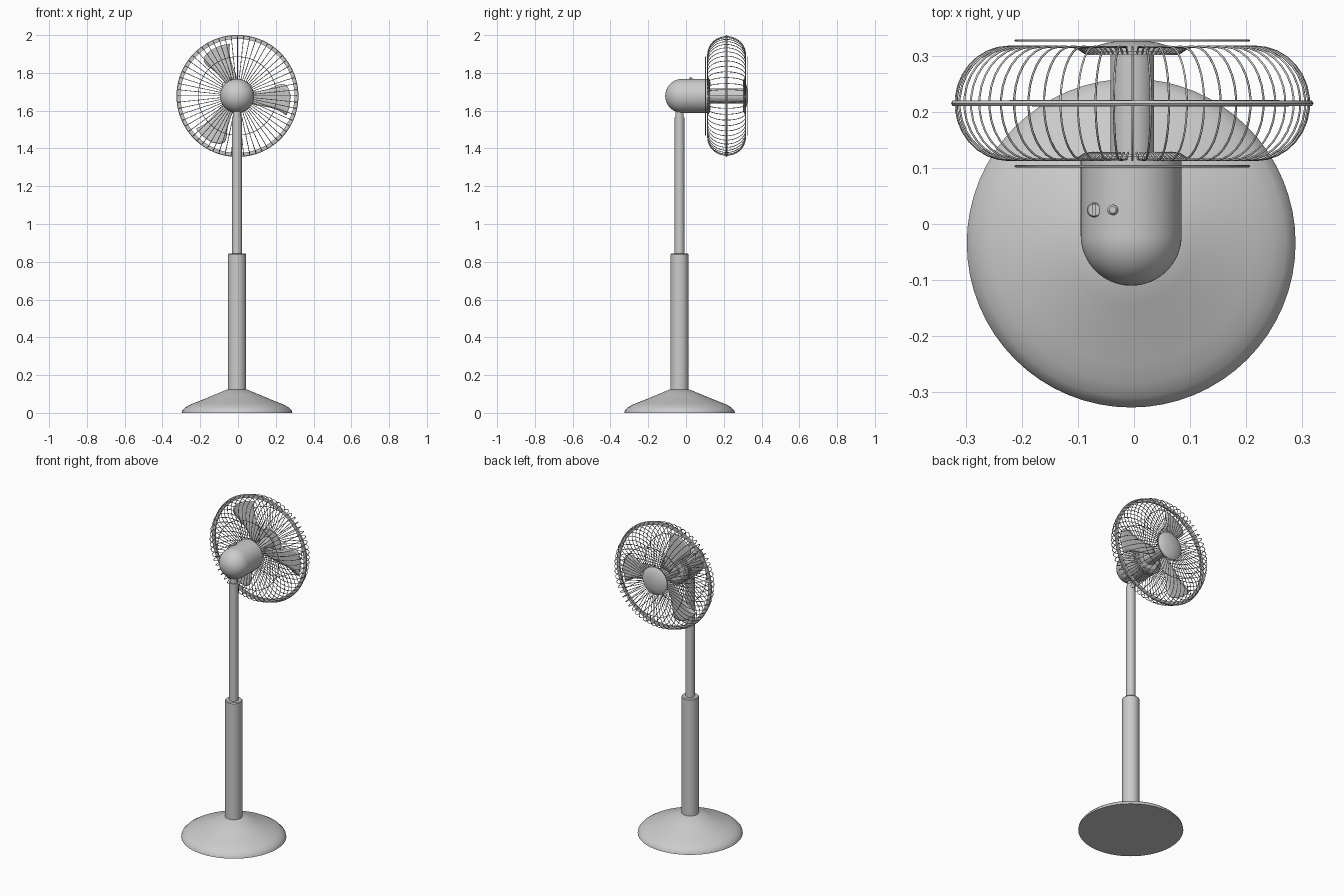
import bpy, bmesh, math
from mathutils import Matrix, Vector

if "Cube" in bpy.data.objects:
    bpy.data.objects.remove(bpy.data.objects["Cube"])

HEAD = Vector((-0.003, 0.215, 1.678))   # centre of the cage
FOOT = Vector((-0.005, -0.034, 0.0))    # centre of base and poles
TO_Y = Matrix.Rotation(-math.pi / 2, 4, 'X')  # turns local z into +y


def finish(name, bm, smooth=True):
    bmesh.ops.remove_doubles(bm, verts=bm.verts, dist=1e-5)
    bmesh.ops.recalc_face_normals(bm, faces=bm.faces)
    me = bpy.data.meshes.new(name)
    bm.to_mesh(me)
    bm.free()
    ob = bpy.data.objects.new(name, me)
    bpy.context.collection.objects.link(ob)
    bpy.ops.object.select_all(action='DESELECT')
    ob.select_set(True)
    bpy.context.view_layer.objects.active = ob
    if smooth:
        bpy.ops.object.shade_smooth_by_angle(angle=math.radians(35))
    return ob


def lathe(name, profile, origin, along_y=False, sides=64):
    """Revolve (radius, height) points about local z, or about y."""
    bm = bmesh.new()
    vs = [bm.verts.new((r, 0, h)) for r, h in profile]
    es = [bm.edges.new(p) for p in zip(vs, vs[1:])]
    bmesh.ops.spin(bm, geom=vs + es, axis=(0, 0, 1), cent=(0, 0, 0),
                   steps=sides, angle=2 * math.pi)
    mat = Matrix.Translation(origin) @ (TO_Y if along_y else Matrix())
    bm.transform(mat)
    return finish(name, bm)


def wires(name, paths, radius, cyclic=False):
    """Round wires along point lists."""
    cu = bpy.data.curves.new(name, 'CURVE')
    cu.dimensions = '3D'
    cu.bevel_depth = radius
    cu.bevel_resolution = 1
    cu.use_fill_caps = True
    for pts in paths:
        sp = cu.splines.new('POLY')
        sp.points.add(len(pts) - 1)
        for p, co in zip(sp.points, pts):
            p.co = (*co, 1)
        sp.use_cyclic_u = cyclic
    ob = bpy.data.objects.new(name, cu)
    ob.location = HEAD
    bpy.context.collection.objects.link(ob)


def polar(r, a, y):
    return (r * math.cos(a), y, r * math.sin(a))


# Base and telescopic stand
lathe("base", [(0, 0), (0.293, 0), (0.29, 0.012), (0.275, 0.028), (0.25, 0.043),
               (0.215, 0.057), (0.17, 0.075), (0.11, 0.1), (0.05, 0.125),
               (0, 0.125)], FOOT)
lathe("lower_pole", [(0, 0.11), (0.048, 0.11), (0.048, 0.838), (0.044, 0.843),
                     (0, 0.843)], FOOT, sides=48)
lathe("upper_pole", [(0, 0.8), (0.026, 0.8), (0.026, 1.565), (0, 1.565)], FOOT, sides=40)
lathe("neck", [(0, 1.55), (0.022, 1.55), (0.022, 1.64), (0, 1.64)], FOOT, sides=32)

# Motor housing with a round rear end
MR = 0.09
dome = [(MR * math.sin(t), -0.02 - MR * math.cos(t))
        for t in [i * math.pi / 32 for i in range(17)]]
lathe("motor_housing", dome + [(MR, 0.12), (MR - 0.005, 0.125), (0, 0.125)],
      Vector((-0.005, 0, 1.678)), True)

# Knob and slotted screw on the housing
lathe("oscillation_knob", [(0, 0), (0.006, 0), (0.006, 0.014), (0.0095, 0.016),
                           (0.0095, 0.02), (0.006, 0.024), (0, 0.025)],
      Vector((-0.038, 0.025, 1.752)), sides=24)
lathe("speed_knob", [(0, 0), (0.013, 0), (0.013, 0.02), (0.011, 0.023), (0, 0.023)],
      Vector((-0.071, 0.025, 1.725)), sides=24)
bm = bmesh.new()
bmesh.ops.create_cube(bm, size=1, matrix=Matrix.Translation((-0.071, 0.025, 1.75))
                      @ Matrix.Diagonal((0.006, 0.022, 0.01, 1)))
finish("speed_knob_grip", bm, False)

# Shaft, hub and front cap
lathe("fan_hub", [(0, -0.1), (0.039, -0.1), (0.039, 0.095), (0, 0.095)], HEAD, True, 40)
lathe("front_cap", [(0, 0.086), (0.084, 0.086), (0.084, 0.092), (0.07, 0.101),
                    (0.045, 0.108), (0.02, 0.112), (0, 0.113)], HEAD, True, 48)

# Three flat curved blades: radius, leading and trailing angle per row
rows = [(0.03, 30, -30), (0.07, 20, -28), (0.11, 14, -25), (0.15, 13, -20),
        (0.19, 15, -18), (0.23, 17, -18), (0.255, 16, -19), (0.272, 11, -20),
        (0.28, 3, -20)]
bm = bmesh.new()
for k in range(3):
    mid = math.radians(118.5 + 120 * k)
    grid = []
    for r, a0, a1 in rows:
        row = []
        for j in range(7):
            u = j / 6
            a = mid + math.radians(a0 + (a1 - a0) * u)
            row.append(bm.verts.new(polar(r, a, 0.008 * (u - 0.5))))
        grid.append(row)
    for g, h in zip(grid, grid[1:]):
        for j in range(6):
            bm.faces.new((g[j], g[j + 1], h[j + 1], h[j]))
bm.transform(Matrix.Translation(HEAD))
blades = finish("fan_blades", bm)
thick = blades.modifiers.new("thickness", 'SOLIDIFY')
thick.thickness = 0.004
thick.offset = 0

# Cage wires, each running from rear centre over the rim to front centre
half = [(0.22 + 0.095 * math.cos(t), 0.101 * math.sin(t))
        for t in [math.radians(-90 + 12 * i) for i in range(16)]]
section = ([(0.07, -0.088), (0.085, -0.09), (0.1, -0.1)] + half
           + [(0.1, 0.1), (0.085, 0.09), (0.07, 0.088)])
N = 60
wires("cage_wires", [[polar(r, 2 * math.pi * k / N, y) for r, y in section]
                     for k in range(N)], 0.0019)

# Support rings on both faces and the flat rim band
wires("cage_rings", [[polar(0.208, 2 * math.pi * i / 72, y) for i in range(72)]
                     for y in (-0.112, 0.112)], 0.002, True)
lathe("cage_rim", [(0.302, -0.005), (0.32, -0.005), (0.323, 0), (0.32, 0.005),
                   (0.302, 0.005), (0.302, -0.005)], HEAD, True, 96)
